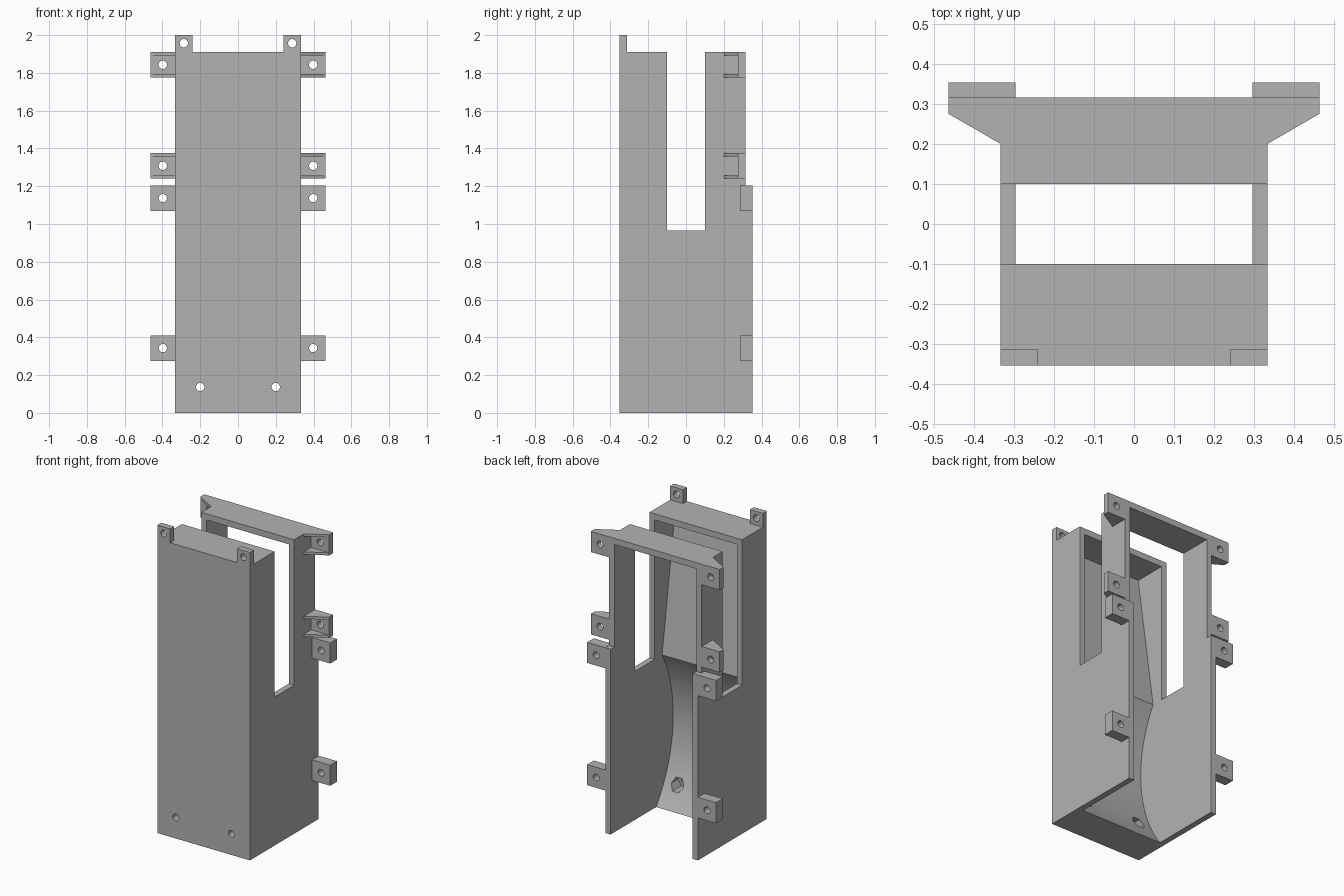
import bpy, math
from mathutils import Vector

cube = bpy.data.objects.get("Cube")
if cube:
    bpy.data.objects.remove(cube, do_unlink=True)

grey = bpy.data.materials.new("light_grey_plastic")
grey.use_nodes = True
grey.diffuse_color = (0.45, 0.45, 0.45, 1)
grey.node_tree.nodes["Principled BSDF"].inputs["Base Color"].default_value = grey.diffuse_color

HALF, INNER = 0.333, 0.295      # outer and inner half width
FRONT, BACK = -0.353, 0.353
UPPER_BACK = 0.315
TOP, WALL = 1.91, 0.04
SLOT_Z = 0.965


def prism(name, outline, axis, lo, hi):
    """Extrude a 2D outline along an axis; x takes (y, z), y takes (x, z), z takes (x, y)."""
    def place(p, d):
        q = list(p)
        q.insert("xyz".index(axis), d)
        return q
    n = len(outline)
    verts = [place(p, lo) for p in outline] + [place(p, hi) for p in outline]
    faces = [list(range(n)), list(range(2 * n - 1, n - 1, -1))]
    faces += [[i, i + n, (i + 1) % n + n, (i + 1) % n] for i in range(n)]
    mesh = bpy.data.meshes.new(name)
    mesh.from_pydata(verts, [], faces)
    # Point the normals outward whichever way the outline was drawn
    mesh.validate()
    centre_sign = sum(p.area * p.normal.dot(p.center) for p in mesh.polygons)
    if centre_sign < 0:
        mesh.flip_normals()
    mesh.materials.append(grey)
    obj = bpy.data.objects.new(name, mesh)
    bpy.context.scene.collection.objects.link(obj)
    return obj


def box(name, x, y, z):
    return prism(name, [(x[0], y[0]), (x[1], y[0]), (x[1], y[1]), (x[0], y[1])], "z", *z)


def hole(x, z, y0, y1, radius=0.022, sides=24):
    ring = [(x + radius * math.cos(math.tau * i / sides),
             z + radius * math.sin(math.tau * i / sides)) for i in range(sides)]
    return prism("hole_cutter", ring, "y", y0, y1)


def combine(obj, other, operation="DIFFERENCE"):
    mod = obj.modifiers.new("combine", "BOOLEAN")
    mod.operation, mod.solver, mod.object = operation, "EXACT", other
    bpy.context.view_layer.update()
    graph = bpy.context.evaluated_depsgraph_get()
    mesh = bpy.data.meshes.new_from_object(obj.evaluated_get(graph))
    obj.modifiers.clear()
    obj.data = mesh
    bpy.data.objects.remove(other, do_unlink=True)


# Housing: side profile with the deep slot and the stepped back
side = [(FRONT, 0), (BACK, 0), (BACK, 1.203), (UPPER_BACK, 1.203), (UPPER_BACK, TOP),
        (0.1, TOP), (0.1, SLOT_Z), (-0.1, SLOT_Z), (-0.1, TOP), (FRONT, TOP)]
housing = prism("housing", side, "x", -HALF, HALF)

# Cavity: concave lower ramp, then a straight slope up to the ceiling
deep_y, deep_z, radius = -0.29, 0.53, 0.89
curve = []
for i in range(25):
    z = -0.01 + (SLOT_Z + 0.01) * i / 24
    curve.append((deep_y + radius - math.sqrt(radius ** 2 - (z - deep_z) ** 2), z))
cavity = curve + [(FRONT + WALL, TOP - WALL), (0.5, TOP - WALL), (0.5, -0.01)]
combine(housing, prism("cavity_cutter", cavity, "x", -INNER, INNER))

# Front screw holes with hexagonal nut pockets on the ramp side
for s in (-1, 1):
    combine(housing, hole(s * 0.2, 0.137, -0.5, 0.1))
    combine(housing, hole(s * 0.2, 0.137, -0.27, 0.1, 0.045, 6))

for s, word in ((-1, "right"), (1, "left")):
    def span(a, b):
        return sorted((s * a, s * b))

    # Small upright tabs on the front top corners
    tab = box("front_top_tab_" + word, span(0.24, HALF), (FRONT, FRONT + WALL), (TOP, 2.0))
    combine(tab, hole(s * 0.287, 1.957, -0.5, 0))

    # Solid mounting tabs on the lower back
    for level, z in (("low", 0.343), ("middle", 1.137)):
        tab = box(f"{level}_mounting_tab_{word}", span(HALF, 0.463),
                  (0.285, BACK), (z - 0.067, z + 0.067))
        combine(tab, hole(s * 0.398, z, 0, 0.6))

    # Gusseted brackets on the upper posts
    wing = [(s * HALF, 0.2), (s * 0.463, 0.275), (s * 0.463, UPPER_BACK), (s * HALF, UPPER_BACK)]
    for level, z in (("upper", 1.843), ("lower", 1.308)):
        bracket = prism(f"{level}_bracket_{word}", wing, "z", z - 0.067, z + 0.067)
        combine(bracket, box("pocket_cutter", span(0.3, 0.5), (0.1, 0.275),
                             (z - 0.05, z + 0.05)))
        combine(bracket, hole(s * 0.398, z, 0, 0.6))

# Smooth the ramp and the hole walls, keeping real edges sharp
bpy.ops.object.select_all(action="DESELECT")
for obj in bpy.context.scene.objects:
    if obj.type == "MESH" and obj.data.materials and obj.data.materials[0] == grey:
        obj.select_set(True)
        bpy.context.view_layer.objects.active = obj
bpy.ops.object.shade_smooth_by_angle(angle=math.radians(25))
